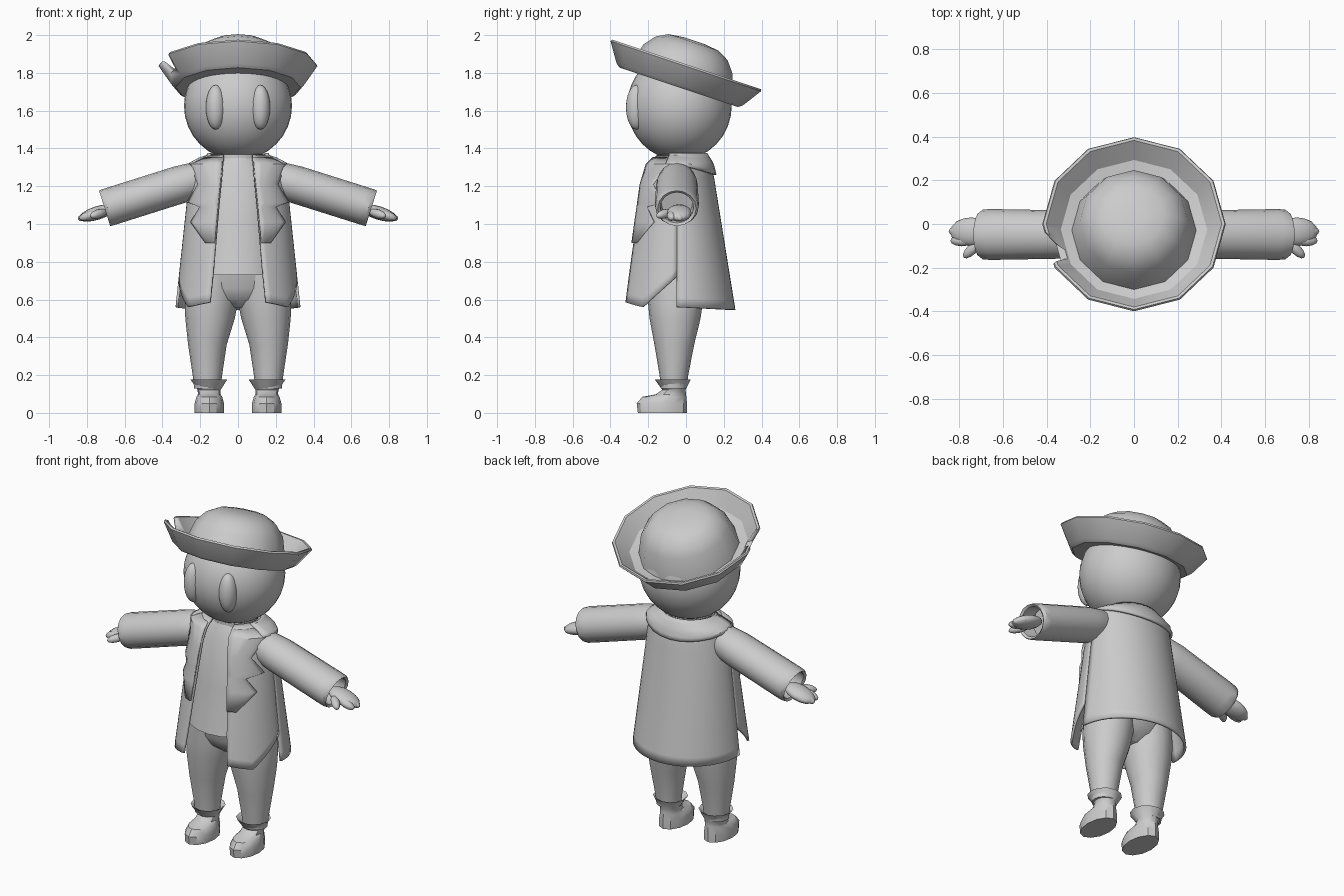
import bpy, bmesh, math
from mathutils import Matrix, Vector

if "Cube" in bpy.data.objects:
    bpy.data.objects.remove(bpy.data.objects["Cube"])

grey = bpy.data.materials.new("plain grey")
grey.use_nodes = True
grey.diffuse_color = (0.6, 0.6, 0.6, 1)
grey.node_tree.nodes["Principled BSDF"].inputs["Base Color"].default_value = (0.6, 0.6, 0.6, 1)


def finish(name, bm, matrix=None, thickness=0, angle=35):
    """Turn a bmesh into a shaded object."""
    if matrix:
        bm.transform(matrix)
    bmesh.ops.recalc_face_normals(bm, faces=bm.faces)
    mesh = bpy.data.meshes.new(name)
    bm.to_mesh(mesh)
    bm.free()
    mesh.materials.append(grey)
    obj = bpy.data.objects.new(name, mesh)
    bpy.context.collection.objects.link(obj)
    bpy.ops.object.select_all(action="DESELECT")
    obj.select_set(True)
    bpy.context.view_layer.objects.active = obj
    bpy.ops.object.shade_smooth_by_angle(angle=math.radians(angle))
    if thickness:
        mod = obj.modifiers.new("thickness", "SOLIDIFY")
        mod.thickness = thickness
        mod.offset = 0
    return obj


def loft(name, rings, sides=16, matrix=None, angle=35):
    """Capped tube through rings of (z, centre x, centre y, radius x, radius y)."""
    bm = bmesh.new()
    loops = []
    for z, cx, cy, rx, ry in rings:
        turn = [math.tau * i / sides for i in range(sides)]
        loops.append([bm.verts.new((cx + rx * math.sin(a), cy - ry * math.cos(a), z)) for a in turn])
    for low, high in zip(loops, loops[1:]):
        for i in range(sides):
            j = (i + 1) % sides
            bm.faces.new((low[i], low[j], high[j], high[i]))
    bm.faces.new(loops[0])
    bm.faces.new(loops[-1])
    return finish(name, bm, matrix, angle=angle)


def sheet(name, rows, thickness, matrix=None):
    """Open surface through equal rows of points."""
    bm = bmesh.new()
    grid = [[bm.verts.new(p) for p in row] for row in rows]
    for r, s in zip(grid, grid[1:]):
        for i in range(len(r) - 1):
            bm.faces.new((r[i], r[i + 1], s[i + 1], s[i]))
    return finish(name, bm, matrix, thickness)


def ball(name, centre, radii, turn=None, segments=24):
    bm = bmesh.new()
    bmesh.ops.create_uvsphere(bm, u_segments=segments, v_segments=segments // 2, radius=1)
    place = Matrix.Translation(centre) @ (turn or Matrix()) @ Matrix.Diagonal((*radii, 1))
    return finish(name, bm, place, angle=60)


def lookup(table, z):
    """Linear interpolation in rows that start with a rising z."""
    z = min(max(z, table[0][0]), table[-1][0])
    for a, b in zip(table, table[1:]):
        if z <= b[0]:
            t = (z - a[0]) / (b[0] - a[0])
            return [p + (q - p) * t for p, q in zip(a[1:], b[1:])]


# Head and eyes
ball("head", (0, -0.035, 1.625), (0.286, 0.277, 0.286), segments=32)
for s, side in ((1, "left"), (-1, "right")):
    ball(side + "_eye", (s * 0.118, -0.262, 1.618), (0.052, 0.056, 0.118),
         Matrix.Rotation(s * 0.2, 4, "Z"))

# Tilted hat with a turned-up, notched brim
tilt = Matrix.Translation((0, 0.002, 1.845)) @ Matrix.Rotation(math.radians(-18.4), 4, "X")
hat_profile = [(-0.125, 0.24), (-0.128, 0.33), (-0.112, 0.352), (-0.01, 0.42), (0, 0.415),
               (-0.002, 0.402), (-0.085, 0.335), (-0.1, 0.285), (0.03, 0.248),
               (0.09, 0.2), (0.122, 0.14), (0.132, 0.06)]
hat = loft("hat", [(z, 0, 0, r, r) for z, r in hat_profile], 12, tilt, angle=32)

bm = bmesh.new()
wedge = [(-0.28, -0.125), (-0.44, -0.02), (-0.55, -0.11), (-0.40, -0.215)]
base = bm.faces.new([bm.verts.new((x, y, -0.075)) for x, y in wedge])
up = bmesh.ops.extrude_face_region(bm, geom=[base])["geom"]
bmesh.ops.translate(bm, verts=[v for v in up if isinstance(v, bmesh.types.BMVert)], vec=(0, 0, 0.2))
cutter = finish("notch_cutter", bm, tilt)
cutter.hide_render = True
cutter.hide_set(True)
notch = hat.modifiers.new("notch", "BOOLEAN")
notch.operation = "DIFFERENCE"
notch.object = cutter

# Neck, shirt and hips
loft("neck", [(1.28, 0, -0.035, 0.13, 0.12), (1.42, 0, -0.035, 0.13, 0.12)])
loft("shirt", [(0.73, 0, -0.055, 0.25, 0.235), (1.0, 0, -0.05, 0.225, 0.19),
               (1.26, 0, -0.045, 0.21, 0.155), (1.35, 0, -0.035, 0.12, 0.12)], 20)
loft("hips", [(0.555, 0, -0.055, 0.08, 0.06), (0.6, 0, -0.055, 0.2, 0.12),
              (0.66, 0, -0.055, 0.245, 0.15), (0.78, 0, -0.055, 0.235, 0.17)], 20)

# Coat shape: z, centre y, radius x, radius y
COAT = [(0.53, -0.05, 0.327, 0.307), (1.25, -0.046, 0.25, 0.187), (1.315, -0.04, 0.245, 0.165),
        (1.345, -0.035, 0.19, 0.145), (1.362, -0.035, 0.14, 0.125)]
OPENING = [(0.56, 0.15), (0.75, 0.13), (1.1, 0.1), (1.36, 0.075)]
ROWS = 14


def coat_point(angle, z, out=0.0):
    cy, rx, ry = lookup(COAT, z)
    return Vector(((rx + out) * math.sin(angle), cy - (ry + out) * math.cos(angle), z))


def opening_angle(z):
    return math.asin(lookup(OPENING, z)[0] / lookup(COAT, z)[1])


def levels(low, high, extra=(1.25, 1.315, 1.345)):
    """Row heights that keep the shoulder rings."""
    start = [low + (extra[0] - low) * i / ROWS for i in range(ROWS)]
    return start + [*extra, high]


def front_hem(u):
    return lookup([(0, 0.585), (0.42, 0.56), (1, 0.72)], u)[0]


back = []
for i in range(25):
    a = math.pi * (0.5 + i / 24)
    hem = 0.56 - 0.015 * math.sin(math.pi * i / 24)
    back.append([coat_point(a, z) for z in levels(hem, 1.362)])
sheet("coat_back", back, 0.014)

# Turned-down collar, longest at the back
collar = []
for i in range(17):
    u = i / 16
    a = math.pi * (0.38 + 1.24 * u)
    low = 1.315 - 0.055 * math.sin(math.pi * u) ** 2
    collar.append([coat_point(a, low + (1.372 - low) * k / 5, 0.016) for k in range(6)])
sheet("collar", collar, 0.014)

LAPEL = [(0.9, 0.163), (1.01, 0.237), (1.09, 0.19), (1.115, 0.25), (1.21, 0.2), (1.315, 0.26)]
BOOT = [(0, 0.152, -0.125, 0.078, 0.13), (0.05, 0.152, -0.128, 0.078, 0.133),
        (0.085, 0.152, -0.115, 0.068, 0.117), (0.098, 0.152, -0.08, 0.06, 0.08),
        (0.122, 0.153, -0.064, 0.061, 0.062), (0.178, 0.154, -0.07, 0.098, 0.096),
        (0.172, 0.154, -0.07, 0.086, 0.084), (0.135, 0.154, -0.066, 0.06, 0.06)]
LEG = [(0.13, 0.162, -0.065, 0.07, 0.068), (0.2, 0.162, -0.064, 0.078, 0.076),
       (0.36, 0.162, -0.062, 0.102, 0.105), (0.5, 0.148, -0.058, 0.131, 0.135),
       (0.6, 0.14, -0.056, 0.142, 0.147), (0.76, 0.125, -0.056, 0.13, 0.155)]
SLEEVE = [(-0.06, 0.07), (0.0, 0.092), (0.1, 0.106), (0.46, 0.112), (0.5, 0.11),
          (0.515, 0.098), (0.505, 0.085), (0.42, 0.08)]

# Parts that come in pairs
for s, side in ((1, "left"), (-1, "right")):
    flip = Matrix.Diagonal((s, 1, 1, 1))

    # Front coat panel with a slanted side slit
    panel = []
    for i in range(13):
        u = i / 12
        column = []
        for z in levels(front_hem(u), 1.362):
            a0 = opening_angle(z)
            column.append(coat_point(a0 + (math.pi / 2 - a0) * u, z))
        panel.append(column)
    sheet(side + "_coat_front", panel, 0.014, flip)

    # Zigzag lapel
    lapel = []
    for z, outer in LAPEL + [(1.35, 0.16)]:
        rx = lookup(COAT, z)[1]
        a0, a1 = opening_angle(z), math.asin(min(outer / rx, 0.97))
        lapel.append([coat_point(a0 + (a1 - a0) * k / 6, z, 0.014) for k in range(7)])
    sheet(side + "_lapel", lapel, 0.01, flip)

    # Sleeve and hand, both along the drooping arm
    arm = flip @ Matrix.Translation((0.215, -0.048, 1.238)) @ Matrix.Rotation(math.radians(107.5), 4, "Y")
    loft(side + "_sleeve", [(z, 0, 0, min(r, 0.1), r * 1.04) for z, r in SLEEVE], 16, arm)
    ball(side + "_palm", (0, 0, 0), (0.036, 0.066, 0.1), arm @ Matrix.Translation((0.012, 0.012, 0.56)), 16)
    for k, (y, reach) in enumerate(((-0.028, 0.62), (0.015, 0.628), (0.045, 0.6))):
        ball(f"{side}_finger_{k + 1}", (0, 0, 0), (0.024, 0.026, 0.055),
             arm @ Matrix.Translation((0.012, y, reach - 0.015)), 12)
    ball(side + "_thumb", (0, 0, 0), (0.024, 0.025, 0.06),
         arm @ Matrix.Translation((0.018, -0.065, 0.555)) @ Matrix.Rotation(0.75, 4, "X"), 12)

    # Trouser leg and flared boot
    loft(side + "_leg", LEG, 16, flip)
    loft(side + "_boot", BOOT, 12, flip)
